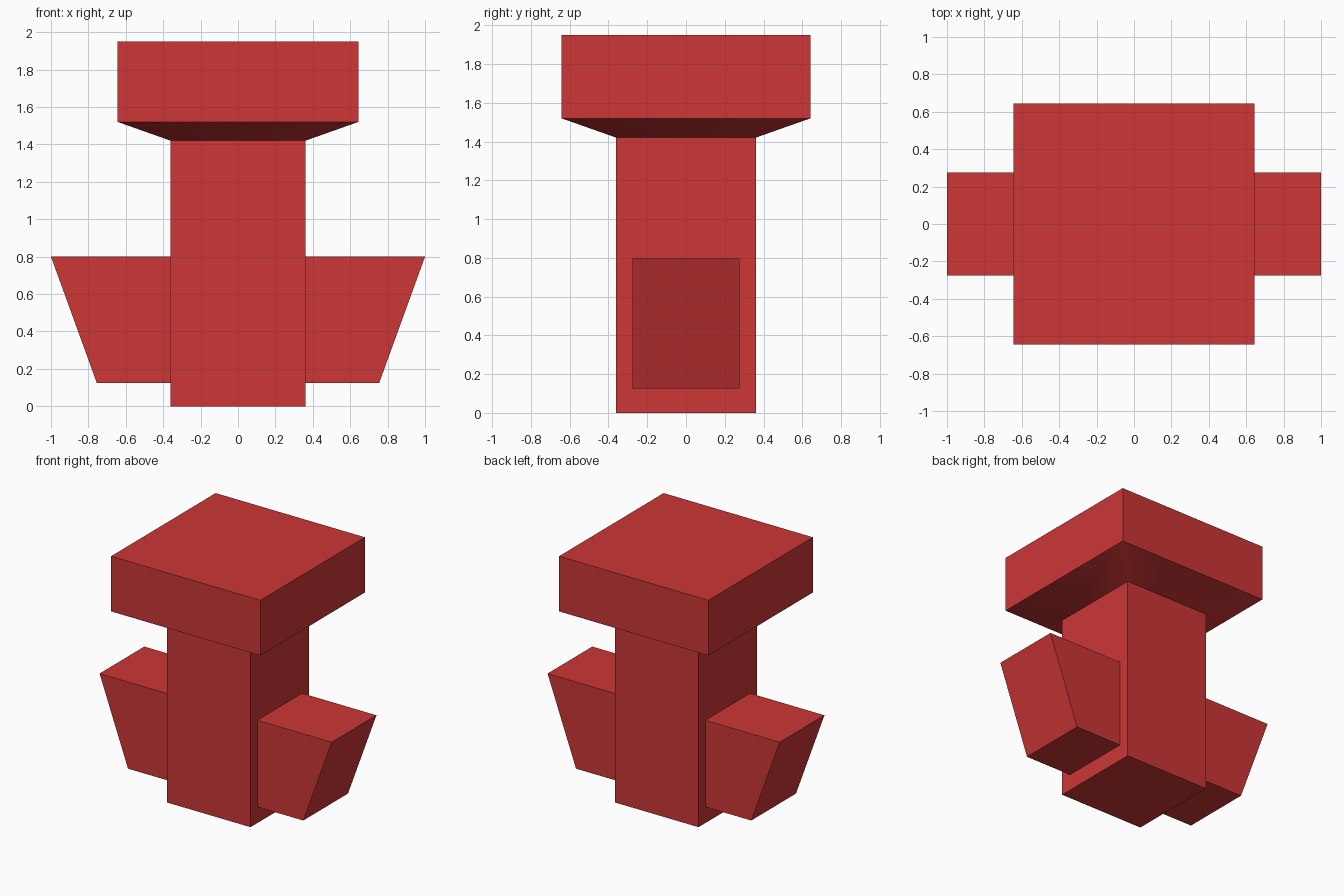
import bpy
import bmesh
import math

cube = bpy.data.objects.get("Cube")
if cube:
    bpy.data.objects.remove(cube, do_unlink=True)

# Single red material
red = bpy.data.materials.new("red")
red.use_nodes = True
color = (0.61, 0.037, 0.037, 1)
red.diffuse_color = color
red.node_tree.nodes["Principled BSDF"].inputs["Base Color"].default_value = color


def stack(name, rings):
    """Skin rectangles (x0, x1, half_depth, z) from bottom to top and cap both ends."""
    bm = bmesh.new()
    loops = []
    for x0, x1, d, z in rings:
        corners = ((x0, -d), (x1, -d), (x1, d), (x0, d))
        loops.append([bm.verts.new((x, y, z)) for x, y in corners])
    for low, high in zip(loops, loops[1:]):
        for i in range(4):
            j = (i + 1) % 4
            bm.faces.new((low[i], low[j], high[j], high[i]))
    bm.faces.new(reversed(loops[0]))
    bm.faces.new(loops[-1])
    bmesh.ops.recalc_face_normals(bm, faces=bm.faces)
    mesh = bpy.data.meshes.new(name)
    bm.to_mesh(mesh)
    bm.free()
    mesh.materials.append(red)
    obj = bpy.data.objects.new(name, mesh)
    bpy.context.collection.objects.link(obj)
    return obj


# Square post flaring into the wide cap
post, cap = 0.36, 0.643
body = stack("post_and_cap", [(-r, r, r, z) for r, z in
                              ((post, 0), (post, 1.42), (cap, 1.52), (cap, 1.95))])

# Soft shading across the shallow flare, sharp everywhere else
bpy.ops.object.select_all(action="DESELECT")
body.select_set(True)
bpy.context.view_layer.objects.active = body
bpy.ops.object.shade_smooth_by_angle(angle=math.radians(30))

# Side blocks with outward-leaning outer faces
for side, s in (("left", 1), ("right", -1)):
    stack(side + "_side_block", [(s * post, s * 0.755, 0.275, 0.125),
                                 (s * post, s * 1.0, 0.275, 0.8)])
